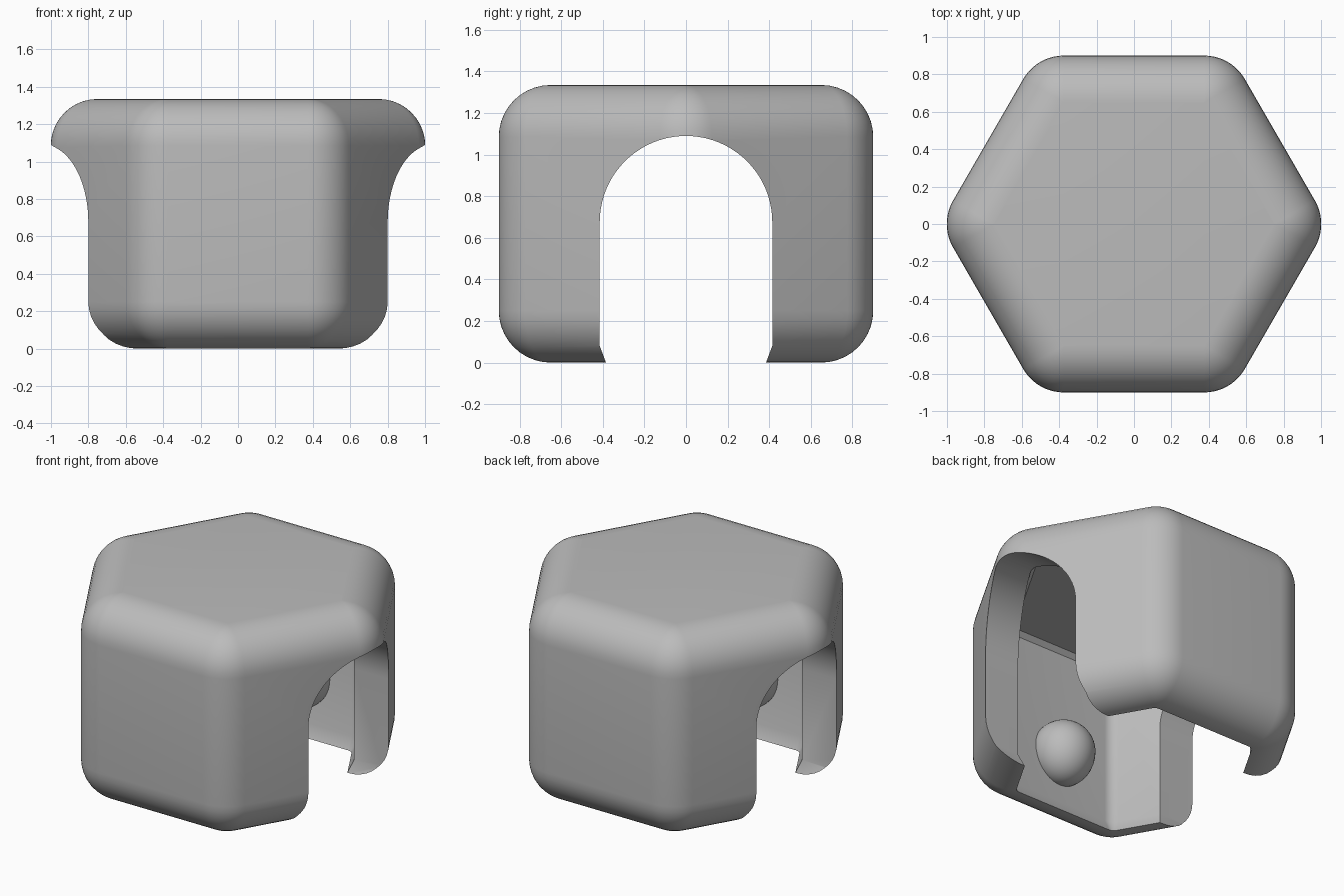
import bpy
import bmesh
from math import sin, cos, pi, radians
from mathutils import Vector

cube = bpy.data.objects.get("Cube")
if cube:
    bpy.data.objects.remove(cube, do_unlink=True)

HEIGHT, ROUND, CORE = 1.335, 0.25, 0.65     # body height, fillet radius, inner flat distance
grey = bpy.data.materials.new("plain grey")
grey.use_nodes = True
grey.diffuse_color = (0.5, 0.5, 0.5, 1)
grey.node_tree.nodes["Principled BSDF"].inputs["Base Color"].default_value = (0.5, 0.5, 0.5, 1)


def make_object(name, bm):
    bmesh.ops.remove_doubles(bm, verts=bm.verts, dist=0.0001)
    bmesh.ops.recalc_face_normals(bm, faces=bm.faces)
    mesh = bpy.data.meshes.new(name)
    bm.to_mesh(mesh)
    bm.free()
    mesh.materials.append(grey)
    obj = bpy.data.objects.new(name, mesh)
    bpy.context.collection.objects.link(obj)
    return obj


def hex_loft(name, core, profile, steps=10):
    """Stack hexagon rings with rounded corners; profile holds (offset, z)."""
    bm = bmesh.new()
    rings = []
    for offset, z in profile:
        ring = []
        for corner in range(6):
            mid = corner * pi / 3
            centre = Vector((cos(mid), sin(mid), 0)) * core / cos(pi / 6)
            for s in range(steps + 1):
                a = mid - pi / 6 + s / steps * pi / 3
                ring.append(bm.verts.new(centre + Vector((offset * cos(a), offset * sin(a), z))))
        rings.append(ring)
    for low, high in zip(rings, rings[1:]):
        for i in range(len(low)):
            j = (i + 1) % len(low)
            bm.faces.new((low[i], low[j], high[j], high[i]))
    bm.faces.new(rings[0])
    bm.faces.new(rings[-1])
    return make_object(name, bm)


def select_only(obj):
    bpy.ops.object.select_all(action='DESELECT')
    obj.select_set(True)
    bpy.context.view_layer.objects.active = obj


def cut(target, cutter):
    cutter.hide_render = True
    mod = target.modifiers.new("cut", 'BOOLEAN')
    mod.operation, mod.solver, mod.object = 'DIFFERENCE', 'EXACT', cutter
    select_only(target)
    bpy.ops.object.modifier_apply(modifier=mod.name)
    bpy.data.objects.remove(cutter, do_unlink=True)


# Rounded hexagonal body
angles = [radians(a) for a in range(0, 91, 9)]
lower = [(ROUND * sin(a) + 0.0005, ROUND * (1 - cos(a))) for a in angles]
upper = [(offset, HEIGHT - z) for offset, z in reversed(lower)]
body = hex_loft("shell", CORE, lower + upper)

# Hollow interior with a narrow lip around the open bottom
cavity = hex_loft("cavity_cutter", 0.6, [(0.021, -0.05), (0.083, 0.08), (0.083, 1.09), (0.055, 1.118)])
cut(body, cavity)

# Archway running straight through from side to side
bm = bmesh.new()
outline = [(0.366, -0.05), (0.415, 0.08)]
outline += [(0.415 * cos(i * pi / 40), 0.675 + 0.415 * sin(i * pi / 40)) for i in range(41)]
outline += [(-0.415, 0.08), (-0.366, -0.05)]
face = bm.faces.new([bm.verts.new((-1.3, y, z)) for y, z in outline])
side = bmesh.ops.extrude_face_region(bm, geom=[face])["geom"]
bmesh.ops.translate(bm, vec=(2.6, 0, 0), verts=[v for v in side if isinstance(v, bmesh.types.BMVert)])
cut(body, make_object("arch_cutter", bm))

# Round knobs on the inner front and back walls, slightly drawn out below
parts = [body]
for name, sign in (("front_knob", -1), ("back_knob", 1)):
    bm = bmesh.new()
    bmesh.ops.create_uvsphere(bm, u_segments=32, v_segments=20, radius=0.19)
    for v in bm.verts:
        if v.co.z < 0:
            v.co.z *= 1.15
    knob = make_object(name, bm)
    knob.location = (0, sign * 0.65, 0.41)
    parts.append(knob)

for obj in parts:
    select_only(obj)
    bpy.ops.object.shade_smooth_by_angle(angle=radians(30))
